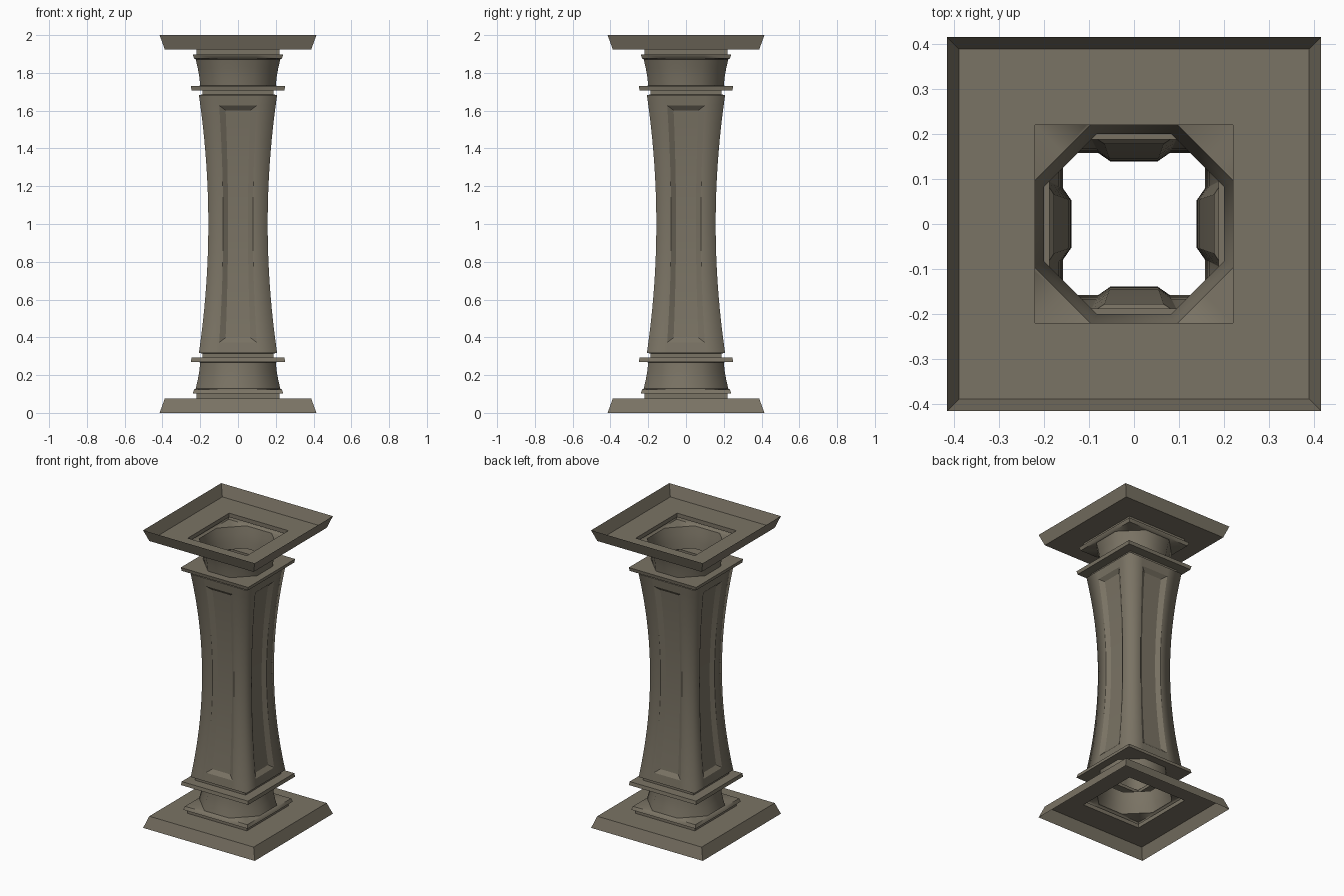
import bpy, bmesh, math

if "Cube" in bpy.data.objects:
    bpy.data.objects.remove(bpy.data.objects["Cube"])

stone = bpy.data.materials.new("warm grey stone")
stone.diffuse_color = (0.195, 0.172, 0.128, 1)
stone.use_nodes = True
stone.node_tree.nodes["Principled BSDF"].inputs["Base Color"].default_value = stone.diffuse_color


def finish(bm, name):
    bmesh.ops.remove_doubles(bm, verts=bm.verts, dist=1e-5)
    bmesh.ops.recalc_face_normals(bm, faces=bm.faces)
    mesh = bpy.data.meshes.new(name)
    bm.to_mesh(mesh)
    bm.free()
    mesh.materials.append(stone)
    ob = bpy.data.objects.new(name, mesh)
    bpy.context.collection.objects.link(ob)
    return ob


def ring(r, z, octagon):
    # twelve points: two per side plus one per corner
    t = r * math.tan(math.pi / 8)
    c = r * math.sqrt(0.5) if octagon else r
    pts = []
    for k in range(4):
        a = k * math.pi / 2
        for x, y in ((r, -t), (r, t), (c, c)):
            pts.append((x * math.cos(a) - y * math.sin(a),
                        x * math.sin(a) + y * math.cos(a), z))
    return pts


# Moulding profile from the slab down to the shaft: radius, height, octagonal
PROFILE = [
    (0.415, 2.0, 0), (0.388, 1.925, 0), (0.22, 1.925, 0), (0.22, 1.898, 0),
    (0.24, 1.898, 0), (0.232, 1.876, 0), (0.224, 1.872, 1), (0.213, 1.825, 1),
    (0.205, 1.78, 1), (0.200, 1.732, 1), (0.25, 1.731, 0), (0.246, 1.708, 0),
    (0.187, 1.706, 0), (0.187, 1.686, 0), (0.207, 1.682, 0),
]


def moulding(name, flip):
    bm = bmesh.new()
    rings = [[bm.verts.new(p) for p in ring(r, 2 - z if flip else z, o)]
             for r, z, o in PROFILE]
    for a, b in zip(rings, rings[1:]):
        for i in range(12):
            j = (i + 1) % 12
            bm.faces.new((a[i], a[j], b[j], b[i]))
    ob = finish(bm, name)
    bpy.ops.object.select_all(action='DESELECT')
    ob.select_set(True)
    bpy.context.view_layer.objects.active = ob
    bpy.ops.object.shade_smooth_by_angle(angle=math.radians(50))


moulding("capital", False)
moulding("base", True)

# Waisted shaft with a sunken panel on each side
LOW, HIGH = 0.373, 1.627
inner_rows = [0.398 + (1.602 - 0.398) * i / 16 for i in range(17)]
rows = [0.318, LOW] + inner_rows + [HIGH, 1.682]
cols = [-1, -0.5, -0.335, 0.335, 0.5, 1]

bm = bmesh.new()
for k in range(4):
    a = k * math.pi / 2
    grid = []
    for z in rows:
        r = 0.157 + 0.05 * ((z - 1) / 0.682) ** 2
        line = []
        for u in cols:
            sunk = abs(u) < 0.4 and LOW + 0.01 < z < HIGH - 0.01
            x, y = r - (0.018 if sunk else 0), u * r
            line.append(bm.verts.new((x * math.cos(a) - y * math.sin(a),
                                      x * math.sin(a) + y * math.cos(a), z)))
        grid.append(line)
    for i in range(len(rows) - 1):
        for j in range(5):
            p, q = grid[i][j], grid[i][j + 1]
            s, t = grid[i + 1][j + 1], grid[i + 1][j]
            # mitre the panel corners
            if i in (1, len(rows) - 3) and j in (1, 3):
                if (i == 1) == (j == 1):
                    bm.faces.new((p, q, s))
                    bm.faces.new((p, s, t))
                else:
                    bm.faces.new((p, q, t))
                    bm.faces.new((q, s, t))
            else:
                bm.faces.new((p, q, s, t))
bmesh.ops.remove_doubles(bm, verts=bm.verts, dist=1e-5)
# Soft outer corners, crisp panel edges
for f in bm.faces:
    f.smooth = True
for e in bm.edges:
    if len(e.link_faces) == 2:
        e.smooth = not 0.25 < e.calc_face_angle(0) < 1.2
finish(bm, "shaft")
